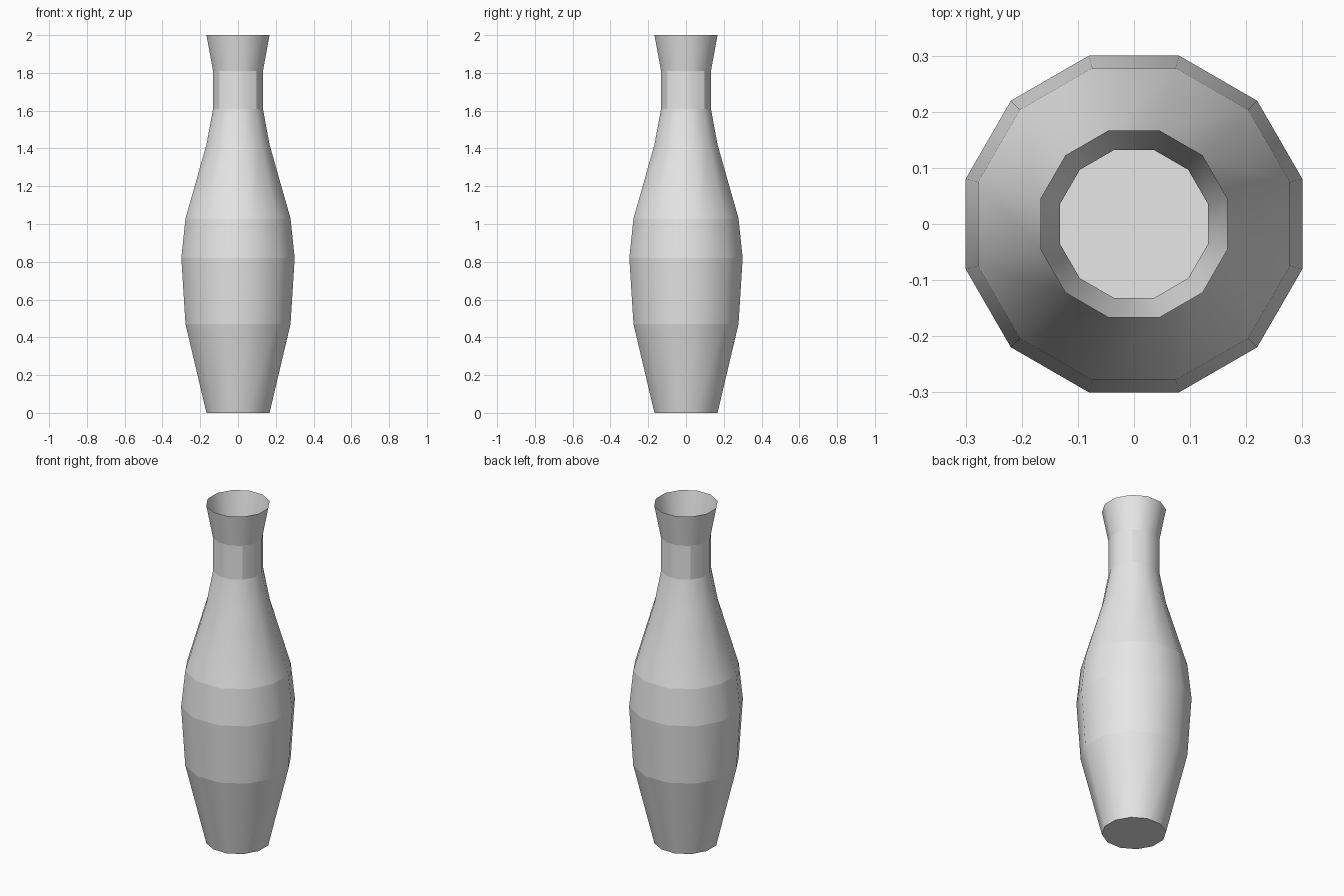
import bpy
import bmesh
import math

cube = bpy.data.objects.get("Cube")
if cube:
    bpy.data.objects.remove(cube, do_unlink=True)

SIDES = 12
# Profile: (distance from axis to flat side, height, crease at this ring)
PROFILE = [
    (0.167, 0.00, True),    # foot
    (0.278, 0.47, True),
    (0.300, 0.82, True),    # widest ring
    (0.278, 1.03, True),
    (0.167, 1.42, False),   # shoulder
    (0.132, 1.61, True),    # neck
    (0.132, 1.81, True),
    (0.167, 2.00, True),    # open lip
]

# Plain light grey
grey = bpy.data.materials.new("light grey")
grey.use_nodes = True
colour = (0.8, 0.8, 0.8, 1.0)
grey.diffuse_color = colour
grey.node_tree.nodes["Principled BSDF"].inputs["Base Color"].default_value = colour

# Thin open shell: rings of vertices with flat sides facing the axes
bm = bmesh.new()
rings = []
for apothem, z, crease in PROFILE:
    r = apothem / math.cos(math.pi / SIDES)
    angles = [(i + 0.5) * 2 * math.pi / SIDES for i in range(SIDES)]
    rings.append([bm.verts.new((r * math.cos(a), r * math.sin(a), z)) for a in angles])

# Walls
for low, high in zip(rings, rings[1:]):
    for i in range(SIDES):
        j = (i + 1) % SIDES
        bm.faces.new((low[i], low[j], high[j], high[i]))

# Floor
bm.faces.new(rings[0][::-1])

mesh = bpy.data.meshes.new("vase")
bm.to_mesh(mesh)
bm.free()
mesh.materials.append(grey)
vase = bpy.data.objects.new("vase", mesh)
bpy.context.collection.objects.link(vase)

# Smooth shading around the body, creased along the rings
bpy.ops.object.select_all(action='DESELECT')
vase.select_set(True)
bpy.context.view_layer.objects.active = vase
bpy.ops.object.shade_smooth_by_angle(angle=math.radians(30))
crease_heights = [z for _, z, crease in PROFILE if crease]
for edge in mesh.edges:
    za, zb = (mesh.vertices[v].co.z for v in edge.vertices)
    if abs(za - zb) < 1e-4 and any(abs(za - z) < 1e-4 for z in crease_heights):
        edge.use_edge_sharp = True
